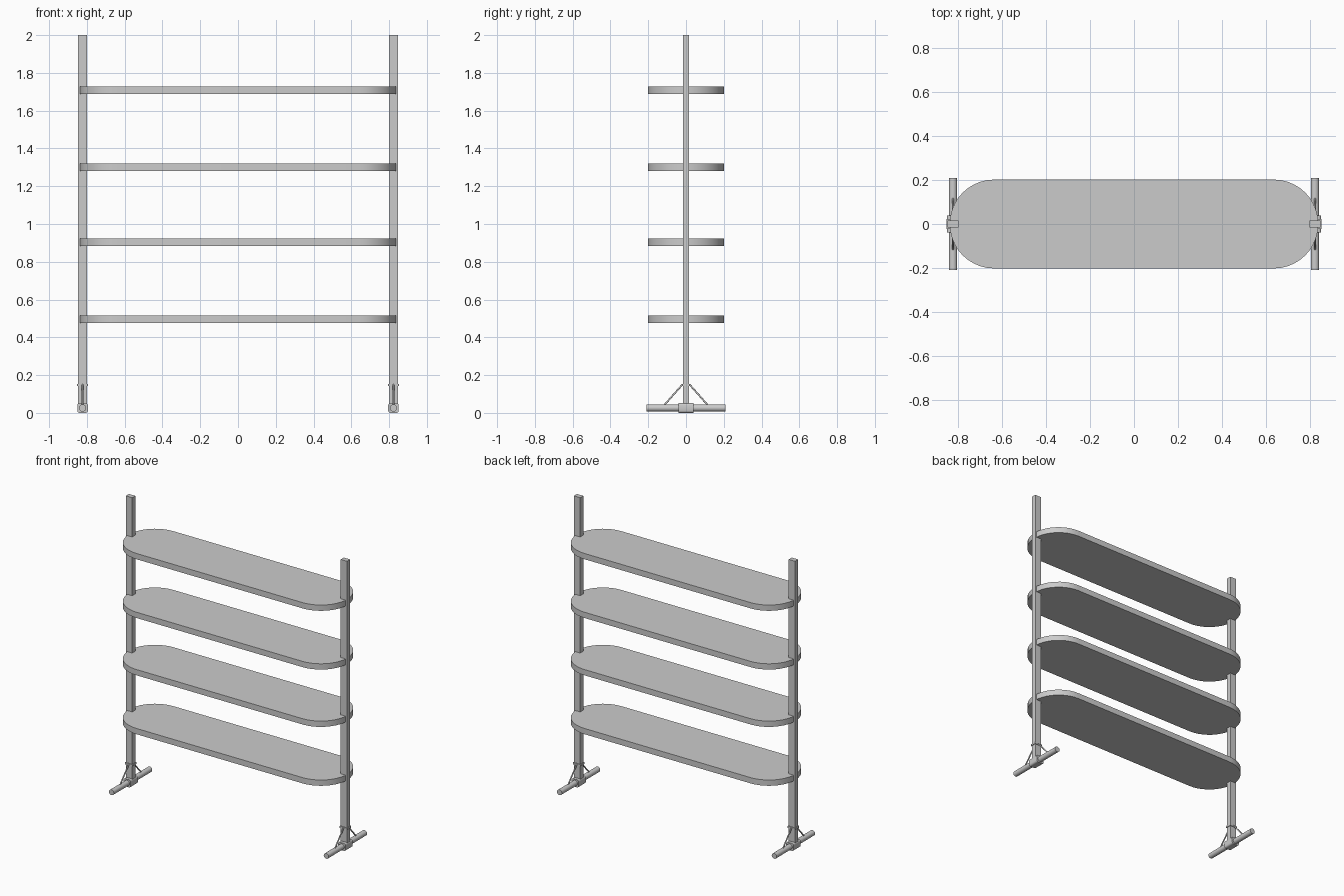
import bpy, bmesh, math
from mathutils import Vector

if "Cube" in bpy.data.objects:
    bpy.data.objects.remove(bpy.data.objects["Cube"])

POST_X = 0.823


def finish(name, bm, smooth=False):
    bmesh.ops.recalc_face_normals(bm, faces=bm.faces)
    me = bpy.data.meshes.new(name)
    bm.to_mesh(me)
    bm.free()
    ob = bpy.data.objects.new(name, me)
    bpy.context.collection.objects.link(ob)
    if smooth:
        bpy.ops.object.select_all(action='DESELECT')
        ob.select_set(True)
        bpy.context.view_layer.objects.active = ob
        bpy.ops.object.shade_smooth_by_angle(angle=math.radians(35))
    return ob


def box(name, lo, hi, bevel=0.0):
    lo, hi = Vector(lo), Vector(hi)
    bm = bmesh.new()
    bmesh.ops.create_cube(bm, size=1)
    for v in bm.verts:
        v.co = (lo + hi) / 2 + v.co * (hi - lo)
    # round only the edges running along y
    if bevel:
        edges = [e for e in bm.edges
                 if abs(e.verts[0].co.y - e.verts[1].co.y) > 1e-4]
        bmesh.ops.bevel(bm, geom=edges, offset=bevel, segments=3,
                        profile=0.5, affect='EDGES')
    return finish(name, bm, bevel > 0)


def rod(name, a, b, r, sides):
    a, b = Vector(a), Vector(b)
    bm = bmesh.new()
    bmesh.ops.create_cone(bm, cap_ends=True, segments=sides, radius1=r,
                          radius2=r, depth=(b - a).length)
    rot = Vector((0, 0, 1)).rotation_difference(b - a).to_matrix()
    for v in bm.verts:
        v.co = rot @ v.co + (a + b) / 2
    return finish(name, bm, True)


def shelf(name, z, half_len=0.838, r=0.202, thick=0.04, n=20):
    bm = bmesh.new()
    ring = []
    for side in (1, -1):
        for i in range(n + 1):
            t = math.pi * i / n - math.pi / 2
            ring.append(bm.verts.new((side * (half_len - r + r * math.cos(t)),
                                      side * r * math.sin(t), z - thick / 2)))
    face = bm.faces.new(ring)
    ext = bmesh.ops.extrude_face_region(bm, geom=[face], use_keep_orig=True)
    tops = [g for g in ext['geom'] if isinstance(g, bmesh.types.BMVert)]
    bmesh.ops.translate(bm, verts=tops, vec=(0, 0, thick))
    return finish(name, bm, True)


# Shelves with round ends
for i, z in enumerate((0.496, 0.904, 1.301, 1.708)):
    shelf(f"shelf_{i + 1}", z)

for side, s in (("left", -1), ("right", 1)):
    x = s * POST_X
    # Upright post
    box(f"{side}_post", (x - 0.024, -0.017, 0.03), (x + 0.024, 0.017, 2.0))
    # Foot tube and the clamp joining it to the post
    rod(f"{side}_foot_tube", (x, -0.21, 0.026), (x, 0.21, 0.026), 0.019, 24)
    box(f"{side}_foot_clamp", (x - 0.028, -0.039, 0.0),
        (x + 0.028, 0.039, 0.052), 0.012)
    # Collar round the post
    box(f"{side}_collar", (x - 0.029, -0.022, 0.142), (x + 0.029, 0.022, 0.154))
    # Thin braces from collar to foot
    for end, d in (("front", -1), ("back", 1)):
        rod(f"{side}_{end}_brace", (x, d * 0.019, 0.15),
            (x, d * 0.12, 0.036), 0.0045, 12)
